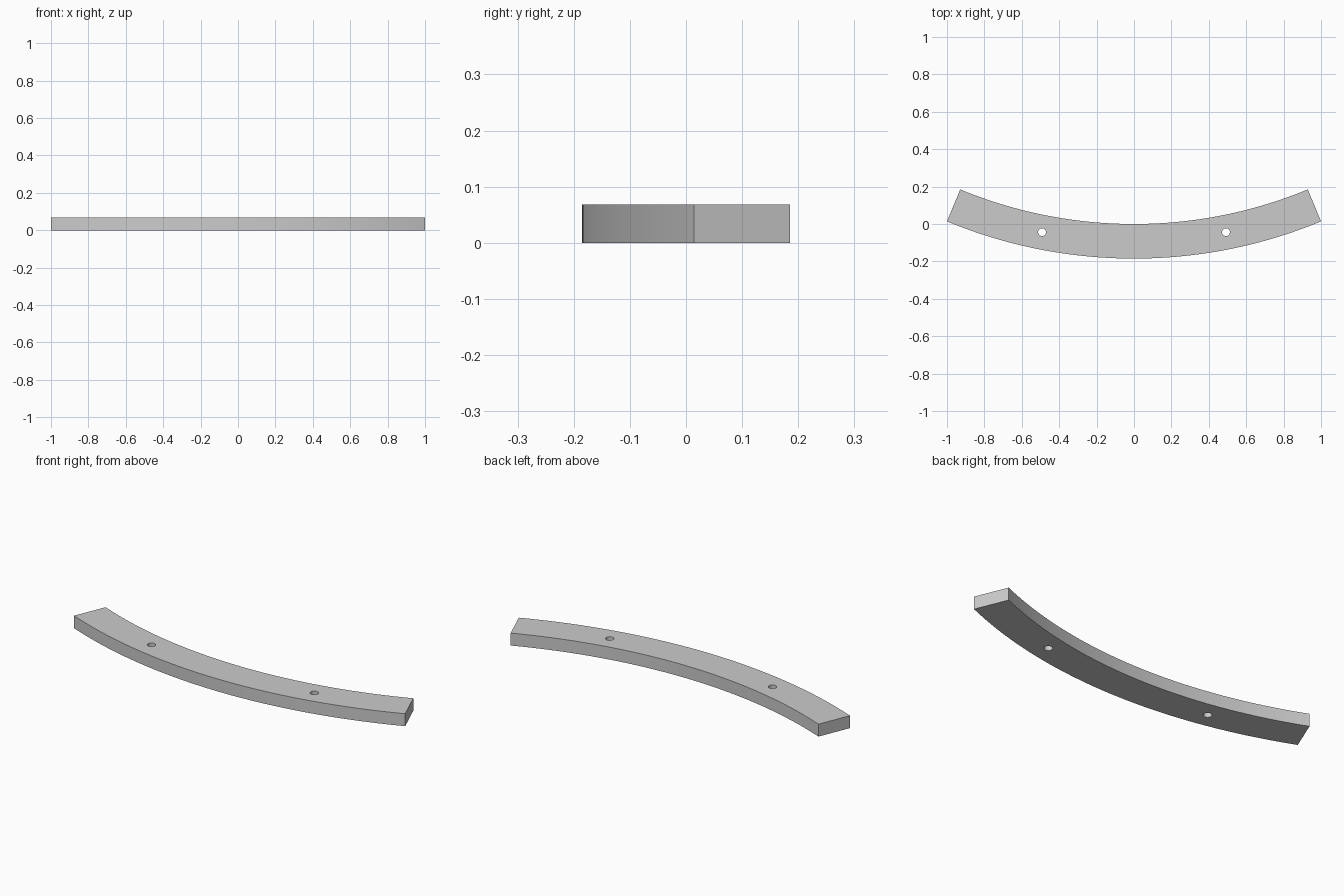
import bpy, bmesh
from math import sin, cos, radians

if "Cube" in bpy.data.objects:
    bpy.data.objects.remove(bpy.data.objects["Cube"])

R_OUT, R_IN, HEIGHT = 2.613, 2.428, 0.068
HALF = radians(22.5)
CENTRE_Y = (R_OUT + R_IN * cos(HALF)) / 2
SEGMENTS = 64


def arc_point(r, a):
    return (r * sin(a), CENTRE_Y - r * cos(a), 0)


# Curved bar: flat arc-shaped profile extruded upwards
angles = [HALF * (2 * i / SEGMENTS - 1) for i in range(SEGMENTS + 1)]
outline = [arc_point(R_OUT, a) for a in angles] + [arc_point(R_IN, a) for a in reversed(angles)]
bm = bmesh.new()
base = bm.faces.new([bm.verts.new(p) for p in outline])
top = bmesh.ops.extrude_face_region(bm, geom=[base])["geom"]
bmesh.ops.translate(bm, vec=(0, 0, HEIGHT), verts=[v for v in top if isinstance(v, bmesh.types.BMVert)])
bmesh.ops.recalc_face_normals(bm, faces=bm.faces)
mesh = bpy.data.meshes.new("curved_bar")
bm.to_mesh(mesh)
bm.free()
bar = bpy.data.objects.new("curved_bar", mesh)
bpy.context.collection.objects.link(bar)

# Two through holes on the centre line, halfway to each end
for side in (-1, 1):
    x, y, _ = arc_point((R_OUT + R_IN) / 2, side * HALF / 2)
    bpy.ops.mesh.primitive_cylinder_add(vertices=32, radius=0.021, depth=HEIGHT * 3,
                                        location=(x, y, HEIGHT / 2))
    cutter = bpy.context.object
    cutter.name = "hole_cutter"
    cutter.hide_render = True
    cut = bar.modifiers.new("hole", "BOOLEAN")
    cut.operation, cut.solver, cut.object = "DIFFERENCE", "EXACT", cutter
    bpy.context.view_layer.objects.active = bar
    bpy.ops.object.modifier_apply(modifier=cut.name)
    bpy.data.objects.remove(cutter)

# Smooth curved walls, sharp edges
bpy.ops.object.select_all(action="DESELECT")
bar.select_set(True)
bpy.context.view_layer.objects.active = bar
bpy.ops.object.shade_smooth_by_angle(angle=radians(30))
